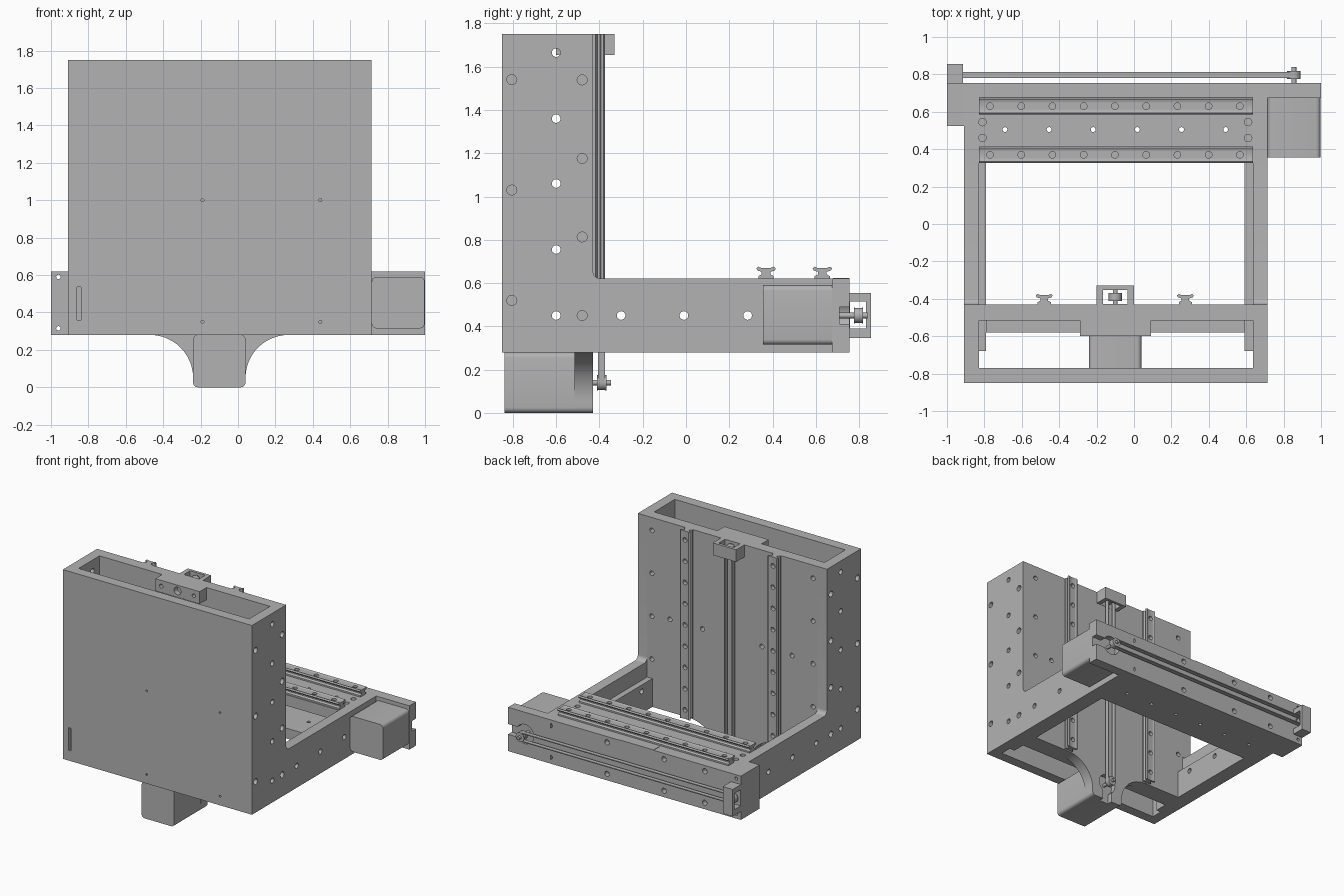
import bpy, bmesh, math
from mathutils import Matrix, Vector

cube = bpy.data.objects.get("Cube")
if cube:
    bpy.data.objects.remove(cube, do_unlink=True)

grey = bpy.data.materials.new("machined_grey")
grey.use_nodes = True
grey.diffuse_color = (0.45, 0.45, 0.45, 1)
grey.node_tree.nodes["Principled BSDF"].inputs["Base Color"].default_value = (0.45, 0.45, 0.45, 1)


def finish(name, bm):
    bmesh.ops.recalc_face_normals(bm, faces=bm.faces)
    me = bpy.data.meshes.new(name)
    bm.to_mesh(me)
    bm.free()
    me.materials.append(grey)
    ob = bpy.data.objects.new(name, me)
    bpy.context.collection.objects.link(ob)
    return ob


def box(name, x, y, z, round_y=0):
    """Box from (min, max) pairs; round_y rounds the edges that run along y."""
    bm = bmesh.new()
    bmesh.ops.create_cube(bm, size=1)
    for v in bm.verts:
        v.co = [r[0] if c < 0 else r[1] for c, r in zip(v.co, (x, y, z))]
    if round_y:
        along = [e for e in bm.edges
                 if abs(e.verts[0].co.y - e.verts[1].co.y) > 0.001]
        bmesh.ops.bevel(bm, geom=along, offset=round_y, segments=5,
                        profile=0.5, affect='EDGES')
    return finish(name, bm)


def prism(name, pts, axis, lo, hi):
    """Extrude a 2D outline along one axis; points use the other two in order."""
    def place(p, t):
        co = list(p)
        co.insert("xyz".index(axis), t)
        return co
    bm = bmesh.new()
    face = bm.faces.new([bm.verts.new(place(p, lo)) for p in pts])
    ext = bmesh.ops.extrude_face_region(bm, geom=[face])
    shift = Vector(place((0, 0), hi - lo))
    bmesh.ops.translate(bm, vec=shift,
                        verts=[v for v in ext["geom"] if isinstance(v, bmesh.types.BMVert)])
    return finish(name, bm)


def arc(cx, cy, r, a0, a1, n=8):
    steps = [math.radians(a0 + (a1 - a0) * i / n) for i in range(n + 1)]
    return [(cx + r * math.cos(a), cy + r * math.sin(a)) for a in steps]


def add_rod(bm, axis, centre, r, length, sides=20):
    turn = {'x': Matrix.Rotation(math.pi / 2, 4, 'Y'),
            'y': Matrix.Rotation(math.pi / 2, 4, 'X'), 'z': Matrix()}[axis]
    bmesh.ops.create_cone(bm, cap_ends=True, segments=sides, radius1=r, radius2=r,
                          depth=length, matrix=Matrix.Translation(centre) @ turn)


def rods(name, axis, items, sides=20):
    bm = bmesh.new()
    for centre, r, length in items:
        add_rod(bm, axis, centre, r, length, sides)
    return finish(name, bm)


def cut(targets, cutter):
    cutter.hide_render = True
    for ob in targets:
        mod = ob.modifiers.new("holes", 'BOOLEAN')
        mod.operation, mod.solver, mod.object = 'DIFFERENCE', 'EXACT', cutter
        dg = bpy.context.evaluated_depsgraph_get()
        me = bpy.data.meshes.new_from_object(ob.evaluated_get(dg))
        ob.modifiers.clear()
        ob.data = me
    bpy.data.objects.remove(cutter, do_unlink=True)


# Main dimensions
XL, XR = -0.91, 0.715          # outer frame
IL, IR = -0.83, 0.635          # inner faces of the side plates
Z0, ZL, ZT = 0.28, 0.62, 1.75  # base, leg top, column top
YF, YC, YB = -0.85, -0.43, 0.755
ZM, XM = 0.14, -0.1            # column pulley centre
XP, ZP = 0.855, 0.45           # beam pulley centre

# L-shaped side plates and their inner strips
outline = [(YF, Z0), (YB, Z0), (YB, ZL)] + arc(YC + 0.035, ZL + 0.035, 0.035, 270, 180) \
    + [(YC, ZT), (YF, ZT)]
sides = [prism("left_side_plate", outline, 'x', IR, XR),
         prism("right_side_plate", outline, 'x', XL, IL),
         box("left_inner_strip", (0.59, IR), (-0.68, 0.68), (Z0, 0.5)),
         box("right_inner_strip", (IL, -0.79), (-0.68, 0.68), (Z0, 0.5))]

# Column: front cover, rail plate, lower cross bar, top block
front = box("front_cover", (IL, IR), (YF, -0.77), (Z0, ZT))
plate = box("column_rail_plate", (IL, IR), (-0.515, YC), (Z0, ZT))
box("lower_cross_bar", (-0.79, 0.59), (-0.58, -0.515), (Z0, 0.6))
top_block = box("top_block", (-0.29, 0.09), (-0.6, -0.515), (1.655, ZT))

# Flared motor mount below the column
flare = arc(-0.47, 0.05, 0.23, 90, 0, 12) + arc(-0.215, 0.025, 0.025, 180, 270, 4) \
    + arc(0.015, 0.025, 0.025, 270, 360, 4) + arc(0.27, 0.05, 0.23, 180, 90, 12)
mount = prism("column_motor_mount", flare, 'y', -0.515, YC)
box("column_motor", (-0.24, 0.04), (-0.84, -0.515), (0, Z0), 0.025)

# Beam: top and bottom plates, back wall, end blocks, motor
beam_top = box("beam_top_plate", (IL, IR), (0.33, 0.68), (0.535, ZL))
beam_bottom = box("beam_bottom_plate", (IL, IR), (0.33, 0.68), (Z0, 0.36))
wall = box("beam_back_wall", (-1, 1), (0.675, YB), (Z0, ZL))
end = box("beam_end_block", (-1, XL), (0.525, 0.675), (Z0, ZL))
box("beam_motor", (XR, 0.997), (0.355, 0.675), (0.315, 0.59), 0.025)
box("beam_centre_plate", (-0.25, 0.045), (0.68, YB), (ZL, ZL + 0.003))

# Recesses behind the drive pulleys
cut([wall], box("cutter", (XP, 1.1), (0.71, 0.8), (0.41, 0.49)))
cut([wall], rods("cutter", 'y', [((XP, 0.75, ZP), 0.075, 0.08)], 28))
cut([mount], box("cutter", (-0.14, -0.06), (-0.47, -0.4), (-0.1, ZM)))
cut([mount], rods("cutter", 'y', [((XM, YC, ZM), 0.075, 0.08)], 28))

# Rails with a waisted profile
half = [(0.035, -0.002), (0.035, 0.012), (0.02, 0.02), (0.02, 0.032),
        (0.04, 0.038), (0.045, 0.048), (0.036, 0.056), (0.022, 0.05)]
profile = half + [(-w, h) for w, h in reversed(half)]
beam_rails = [prism(f"beam_rail_{n}", [(y + w, ZL + h) for w, h in profile], 'x', IL, IR)
              for n, y in (("front", 0.37), ("back", 0.63))]
column_rails = [prism(f"column_rail_{n}", [(x + w, YC + h) for w, h in profile], 'z', 0.29, ZT)
                for n, x in (("right", -0.48), ("left", 0.275))]

# Idler brackets with a window
beam_bracket = box("beam_idler_bracket", (-1, -0.915), (0.75, 0.855), (0.345, 0.555))
cut([beam_bracket], box("cutter", (-1.1, -0.8), (0.758, 0.832), (0.39, 0.515)))
column_bracket = box("column_idler_bracket", (-0.2, 0), (-0.435, -0.33), (1.655, ZT))
cut([column_bracket], box("cutter", (-0.165, -0.035), (-0.428, -0.352), (1.6, 1.8)))


# Belts and pulleys
def drive(name, a, b, y, wide):
    """Belt loop in the xz plane from a to b, with a pulley at both ends."""
    ang = math.degrees(math.atan2(b[1] - a[1], b[0] - a[0]))

    def loop(r):
        return arc(*a, r, ang + 90, ang + 270, 12) + arc(*b, r, ang - 90, ang + 90, 12)
    bm = bmesh.new()
    rings = [[bm.verts.new((px, yy, pz)) for px, pz in loop(r)]
             for r, yy in ((0.035, y - wide), (0.035, y + wide),
                           (0.028, y + wide), (0.028, y - wide))]
    n = len(rings[0])
    for k in range(4):
        p, q = rings[k], rings[(k + 1) % 4]
        for i in range(n):
            j = (i + 1) % n
            bm.faces.new((p[i], p[j], q[j], q[i]))
    finish(name + "_belt", bm)
    parts = []
    for x, z in (a, b):
        parts += [((x, y, z), 0.028, 0.036), ((x, y, z), 0.013, 0.085)]
        parts += [((x, y + s * (wide + 0.003), z), 0.036, 0.005) for s in (-1, 1)]
    rods(name + "_pulleys", 'y', parts)


drive("beam", (XP, ZP), (-0.955, ZP), 0.797, 0.016)
drive("column", (XM, ZM), (XM, 1.705), -0.39, 0.016)
rods("motor_shafts", 'y', [((XP, 0.75, ZP), 0.013, 0.15), ((XM, -0.43, ZM), 0.013, 0.14)])

# Bolt holes through the side plates, then blind ones on both outer faces
through = [(-0.6, z) for z in (0.45, 0.755, 1.06, 1.36, 1.665)] \
    + [(y, 0.45) for y in (-0.3, -0.01, 0.285)]
blind = [(-0.48, 0.45 + 0.363 * i) for i in range(4)] \
    + [(-0.805, 0.52 + 0.51 * i) for i in range(3)]
holes = [((0, y, z), 0.02, 3) for y, z in through]
holes += [((x, y, z), 0.023, 0.08) for y, z in blind for x in (XL, XR)]
cut(sides, rods("cutter", 'x', holes, 16))

# Holes in the front cover and the cable slot
cut([front], rods("cutter", 'y', [((x, YF, z), 0.008, 0.08)
                                  for x in (-0.19, 0.44) for z in (0.35, 1.0)], 12))
cut([sides[1]], box("cutter", (-0.86, -0.84), (-0.9, -0.8), (0.36, 0.535)))

# Holes in the rail plate, side plate edges, top block and back wall
rear = [((x, YC, 0.65 + 0.333 * i), 0.018, 0.08) for x in (-0.79, 0.595) for i in range(4)]
rear += [((x, YC, 1.0), 0.018, 0.08) for x in (-0.61, -0.35, 0.16, 0.44)]
cut([plate], rods("cutter", 'y', rear, 16))
cut([top_block], rods("cutter", 'y', [((x, -0.6, 1.705), r, 0.08) for x, r in
                                      ((-0.24, 0.015), (XM, 0.03), (0.04, 0.015))], 16))
back = [((x, YB, z), 0.02, 0.08) for x in (-0.69, -0.34, 0.15, 0.64) for z in (0.33, 0.575)]
ends = [((-0.96, 0.65, z), 0.012, 0.5) for z in (0.315, 0.59)]
cut([wall], rods("cutter", 'y', back + ends, 16))
cut([end], rods("cutter", 'y', ends, 16))

# Holes in the beam plates and rails
down = [((-0.69 + 0.236 * i, 0.505, 0.45), 0.013, 1) for i in range(6)]
down += [((x, y, ZL), 0.02, 0.08) for x in (-0.81, 0.61) for y in (0.46, 0.545)]
cut([beam_top, beam_bottom], rods("cutter", 'z', down, 16))
cut(beam_rails, rods("cutter", 'z', [((-0.77 + 0.167 * i, y, 0.67), 0.018, 0.06)
                                     for i in range(9) for y in (0.37, 0.63)], 14))
cut(column_rails, rods("cutter", 'y', [((x, -0.38, 0.36 + 0.165 * i), 0.018, 0.06)
                                       for i in range(9) for x in (-0.48, 0.275)], 14))

# Smooth rounded parts while keeping sharp edges
bpy.ops.object.select_all(action='DESELECT')
for ob in bpy.context.collection.objects:
    if ob.type == 'MESH' and grey.name in ob.data.materials:
        ob.select_set(True)
        bpy.context.view_layer.objects.active = ob
bpy.ops.object.shade_smooth_by_angle(angle=math.radians(30))
